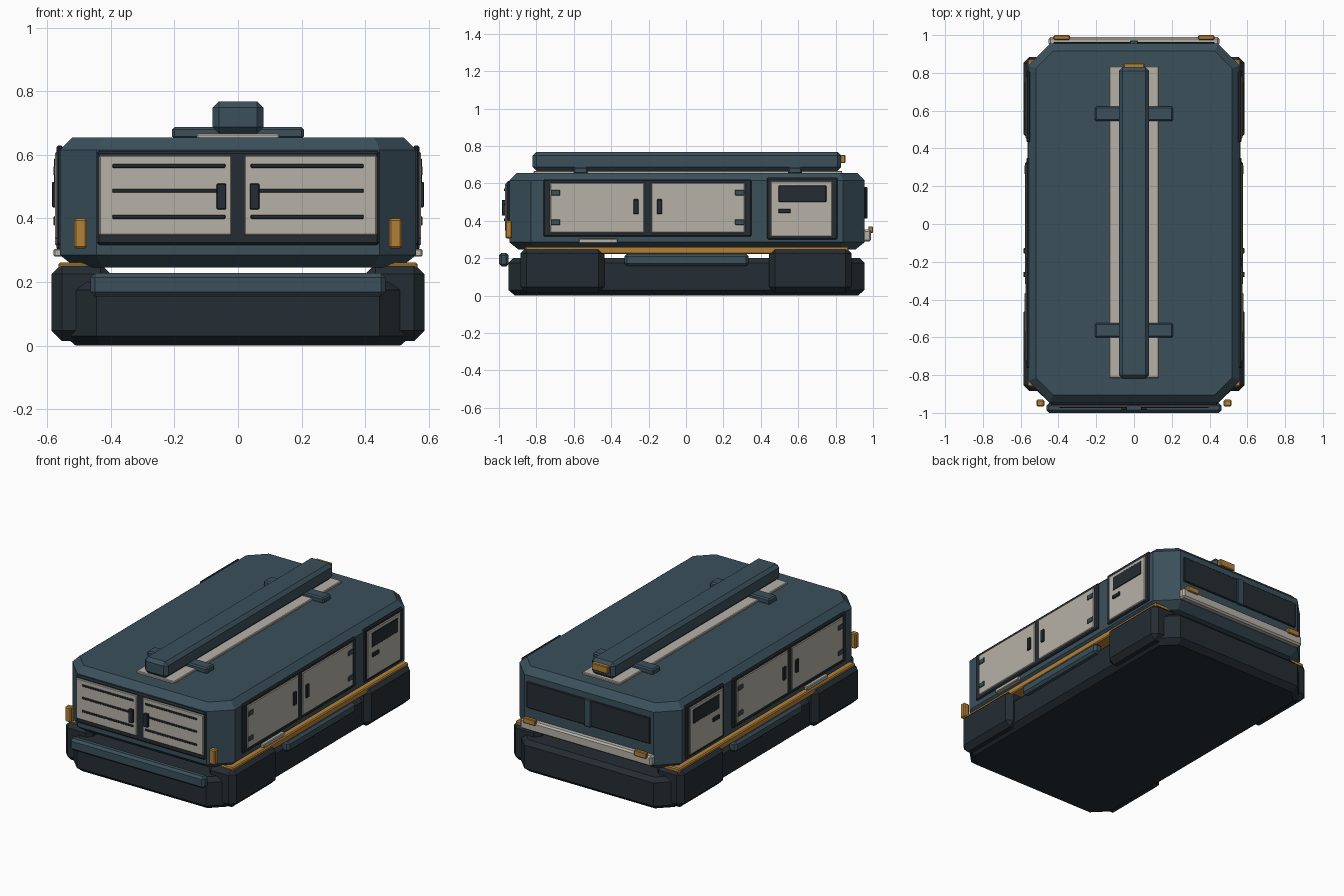
import bpy, bmesh
from mathutils import Matrix, Vector

if "Cube" in bpy.data.objects:
    bpy.data.objects.remove(bpy.data.objects["Cube"])


def mat(name, rgb):
    m = bpy.data.materials.new(name)
    m.diffuse_color = (*rgb, 1)
    m.use_nodes = True
    m.node_tree.nodes["Principled BSDF"].inputs["Base Color"].default_value = m.diffuse_color
    return m


TEAL = mat("blue_grey_paint", (0.043, 0.08, 0.105))
DARK = mat("dark_rubber", (0.018, 0.026, 0.033))
PALE = mat("pale_panel", (0.47, 0.44, 0.39))
GOLD = mat("amber", (0.45, 0.22, 0.04))


def finish(name, bm, material):
    bmesh.ops.recalc_face_normals(bm, faces=bm.faces)
    me = bpy.data.meshes.new(name)
    bm.to_mesh(me)
    bm.free()
    me.materials.append(material)
    ob = bpy.data.objects.new(name, me)
    bpy.context.collection.objects.link(ob)
    return ob


def box(name, x, y, z, material, bevel=0.004):
    """Chamfered box from (min, max) ranges."""
    lo, hi = [Vector(v) for v in zip(*(sorted(r) for r in (x, y, z)))]
    bm = bmesh.new()
    bmesh.ops.create_cube(bm, size=1, matrix=Matrix.Translation((lo + hi) / 2)
                          @ Matrix.Diagonal((*(hi - lo), 1)))
    if bevel:
        bmesh.ops.bevel(bm, geom=bm.edges[:], offset=bevel, segments=1, affect='EDGES')
    return finish(name, bm, material)


def octagon_hull(name, hx, y0, y1, cut, levels, material):
    """Corner-cut plan lofted through (z, inset) levels."""
    bm = bmesh.new()
    rings = []
    for z, i in levels:
        X, a, b = hx - i, y0 + i, y1 - i
        c = cut - 0.586 * i
        pts = [(X, a + c), (X, b - c), (X - c, b), (c - X, b),
               (-X, b - c), (-X, a + c), (c - X, a), (X - c, a)]
        rings.append([bm.verts.new((*p, z)) for p in pts])
    for r, s in zip(rings, rings[1:]):
        for k in range(8):
            bm.faces.new((r[k], r[k - 1], s[k - 1], s[k]))
    bm.faces.new(rings[0])
    bm.faces.new(rings[-1])
    return finish(name, bm, material)


# Main hulls
octagon_hull("body_shell", 0.56, -0.945, 0.955, 0.115,
             [(0.245, 0.05), (0.285, 0), (0.615, 0), (0.655, 0.04)], TEAL)
octagon_hull("lower_hull", 0.545, -0.95, 0.955, 0.1,
             [(0.0, 0.035), (0.03, 0), (0.175, 0), (0.2, 0.025)], DARK)

# Roof plate, beam, cross bars and lamp
box("roof_plate", (-0.13, 0.13), (-0.815, 0.835), (0.65, 0.667), PALE)
box("roof_beam", (-0.08, 0.08), (-0.82, 0.83), (0.667, 0.768), TEAL, 0.02)
for y in (-0.563, 0.583):
    box("roof_cross_bar", (-0.207, 0.207), (y - 0.038, y + 0.038), (0.65, 0.688), TEAL, 0.008)
box("roof_beam_lamp", (-0.055, 0.055), (0.825, 0.852), (0.708, 0.752), GOLD)

# Front double doors and bumper
box("front_door_frame", (-0.445, 0.445), (-0.96, -0.935), (0.317, 0.612), DARK, 0.008)
box("front_bumper", (-0.463, 0.463), (-1.0, -0.948), (0.155, 0.228), TEAL, 0.014)

# Back windows, post and bumper bar
box("back_window", (-0.425, 0.425), (0.945, 0.964), (0.415, 0.577), DARK)
box("back_window_post", (-0.022, 0.022), (0.95, 0.971), (0.412, 0.58), TEAL, 0.003)
box("back_bumper", (-0.452, 0.452), (0.945, 0.99), (0.288, 0.352), PALE, 0.01)

for s in (1, -1):
    def part(name, x, y, z, material, bevel=0.004):
        box(name, (s * x[0], s * x[1]), y, z, material, bevel)

    # Front door leaf, louvres, handle and corner lamp
    part("front_door", (0.02, 0.437), (-0.969, -0.95), (0.347, 0.598), PALE)
    for z in (0.405, 0.487, 0.565):
        part("front_door_louvre", (0.04, 0.395), (-0.974, -0.96), (z - 0.006, z + 0.006), DARK, 0.002)
    part("front_door_handle", (0.037, 0.067), (-0.985, -0.96), (0.428, 0.51), DARK, 0.003)
    part("front_corner_lamp", (0.475, 0.516), (-0.966, -0.93), (0.306, 0.4), GOLD, 0.006)
    part("back_lamp", (0.34, 0.425), (0.975, 1.0), (0.335, 0.37), GOLD)

    # Lift pods, amber strip and side step
    for y in ((-0.885, -0.437), (0.443, 0.885)):
        part("lift_pod", (0.4, 0.586), y, (0.015, 0.257), DARK, 0.032)
    part("amber_strip", (0.45, 0.565), (-0.86, 0.87), (0.222, 0.262), GOLD, 0.006)
    part("side_step", (0.52, 0.578), (-0.33, 0.335), (0.158, 0.222), TEAL, 0.014)

    # Cargo doors with hinges and handles
    part("cargo_door_frame", (0.55, 0.57), (-0.763, 0.35), (0.315, 0.62), DARK, 0.006)
    for y, hinge, handle in (((-0.727, -0.222), -0.698, -0.267),
                             ((-0.185, 0.315), 0.287, -0.142)):
        part("cargo_door", (0.56, 0.575), y, (0.335, 0.602), PALE)
        for z in (0.392, 0.55):
            part("cargo_door_hinge", (0.565, 0.58), (hinge - 0.025, hinge + 0.025),
                 (z - 0.015, z + 0.015), TEAL, 0.003)
        part("cargo_door_handle", (0.565, 0.585), (handle - 0.014, handle + 0.014),
             (0.435, 0.515), DARK, 0.003)

    # Cab door with window and handle
    part("cab_door_frame", (0.55, 0.57), (0.433, 0.81), (0.3, 0.63), DARK, 0.006)
    part("cab_door", (0.56, 0.575), (0.453, 0.782), (0.315, 0.61), PALE)
    part("cab_window", (0.565, 0.579), (0.495, 0.75), (0.5, 0.588), DARK, 0.003)
    part("cab_door_handle", (0.565, 0.584), (0.495, 0.56), (0.44, 0.464), DARK, 0.003)

    # Pale vent under the cargo doors
    part("side_vent", (0.545, 0.58), (-0.573, -0.365), (0.28, 0.304), PALE)
